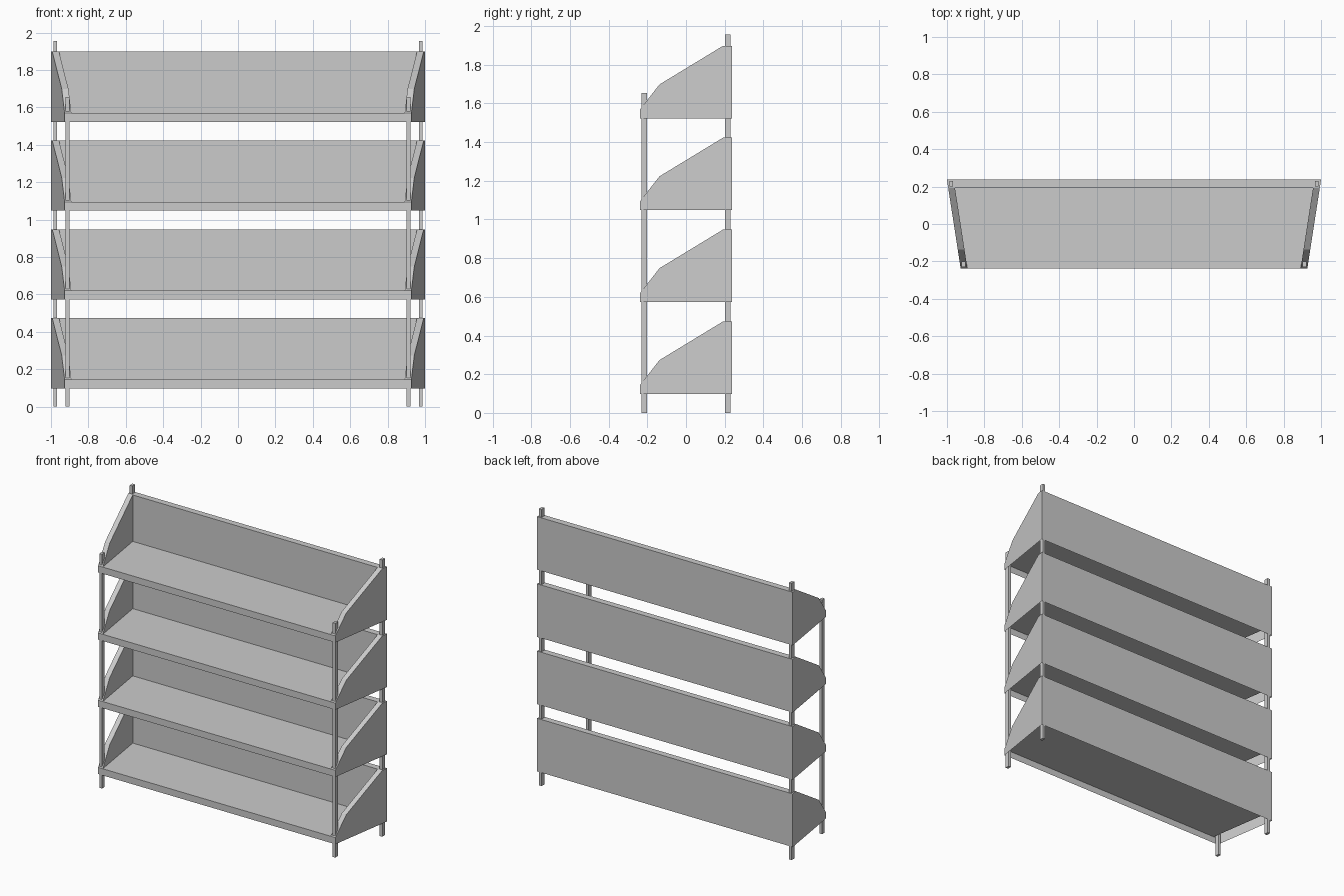
import bpy, bmesh

if "Cube" in bpy.data.objects:
    bpy.data.objects.remove(bpy.data.objects["Cube"])

FRONT, BACK = -0.237, 0.237
WALL_Y = 0.192          # inner face of the back wall
FLOOR, TOP = 0.047, 0.375
THICK = 0.036           # thickness of the side panels


def outer(y, z, s):
    """Point on the flared outside of a side panel."""
    return (s * (0.9635 + 0.154 * y), y, z)


def inner(y, z, s):
    x, _, _ = outer(y, z, 1)
    return (s * (x - THICK), y, z)


def tray_mesh():
    bm = bmesh.new()

    def face(*pts):
        bm.faces.new([bm.verts.new(p) for p in pts])

    rim = [(FRONT, FLOOR), (-0.137, 0.175), (WALL_Y, TOP)]
    for s in (-1, 1):
        # sloped side panel: outside, inside and rim
        face(*[outer(y, z, s) for y, z in
               [(FRONT, 0)] + rim + [(BACK, TOP), (BACK, 0)]])
        face(*[inner(y, z, s) for y, z in rim + [(WALL_Y, FLOOR)]])
        for a, b in zip(rim, rim[1:]):
            face(outer(*a, s), outer(*b, s), inner(*b, s), inner(*a, s))
    # back wall: outside, top and inside
    face(outer(BACK, 0, -1), outer(BACK, 0, 1),
         outer(BACK, TOP, 1), outer(BACK, TOP, -1))
    face(outer(BACK, TOP, -1), outer(BACK, TOP, 1), outer(WALL_Y, TOP, 1),
         inner(WALL_Y, TOP, 1), inner(WALL_Y, TOP, -1), outer(WALL_Y, TOP, -1))
    face(inner(WALL_Y, FLOOR, -1), inner(WALL_Y, FLOOR, 1),
         inner(WALL_Y, TOP, 1), inner(WALL_Y, TOP, -1))
    # floor and front lip; the underside stays open
    face(inner(FRONT, FLOOR, -1), inner(FRONT, FLOOR, 1),
         inner(WALL_Y, FLOOR, 1), inner(WALL_Y, FLOOR, -1))
    face(outer(FRONT, 0, -1), outer(FRONT, 0, 1), outer(FRONT, FLOOR, 1),
         inner(FRONT, FLOOR, 1), inner(FRONT, FLOOR, -1), outer(FRONT, FLOOR, -1))
    bmesh.ops.remove_doubles(bm, verts=bm.verts, dist=1e-5)
    bmesh.ops.recalc_face_normals(bm, faces=bm.faces)
    # make sure the floor looks up
    floor = min((f for f in bm.faces if abs(f.normal.z) > 0.99),
                key=lambda f: f.calc_center_median().z)
    if floor.normal.z < 0:
        bmesh.ops.reverse_faces(bm, faces=bm.faces)
    me = bpy.data.meshes.new("shelf_tray")
    bm.to_mesh(me)
    bm.free()
    return me


def post(name, x, y, height):
    bpy.ops.mesh.primitive_cube_add(size=1, location=(x, y, height / 2))
    ob = bpy.context.object
    ob.name = name
    ob.scale = (0.02, 0.03, height)


# four stacked trays
tray = tray_mesh()
for i in range(4):
    ob = bpy.data.objects.new(f"shelf_tray_{i + 1}", tray)
    ob.location.z = 0.098 + 0.475 * i
    bpy.context.collection.objects.link(ob)

# corner posts, running inside the side panels
for side, s in (("left", -1), ("right", 1)):
    post(f"front_post_{side}", s * 0.912, -0.216, 1.655)
    post(f"back_post_{side}", s * 0.977, 0.216, 1.955)
